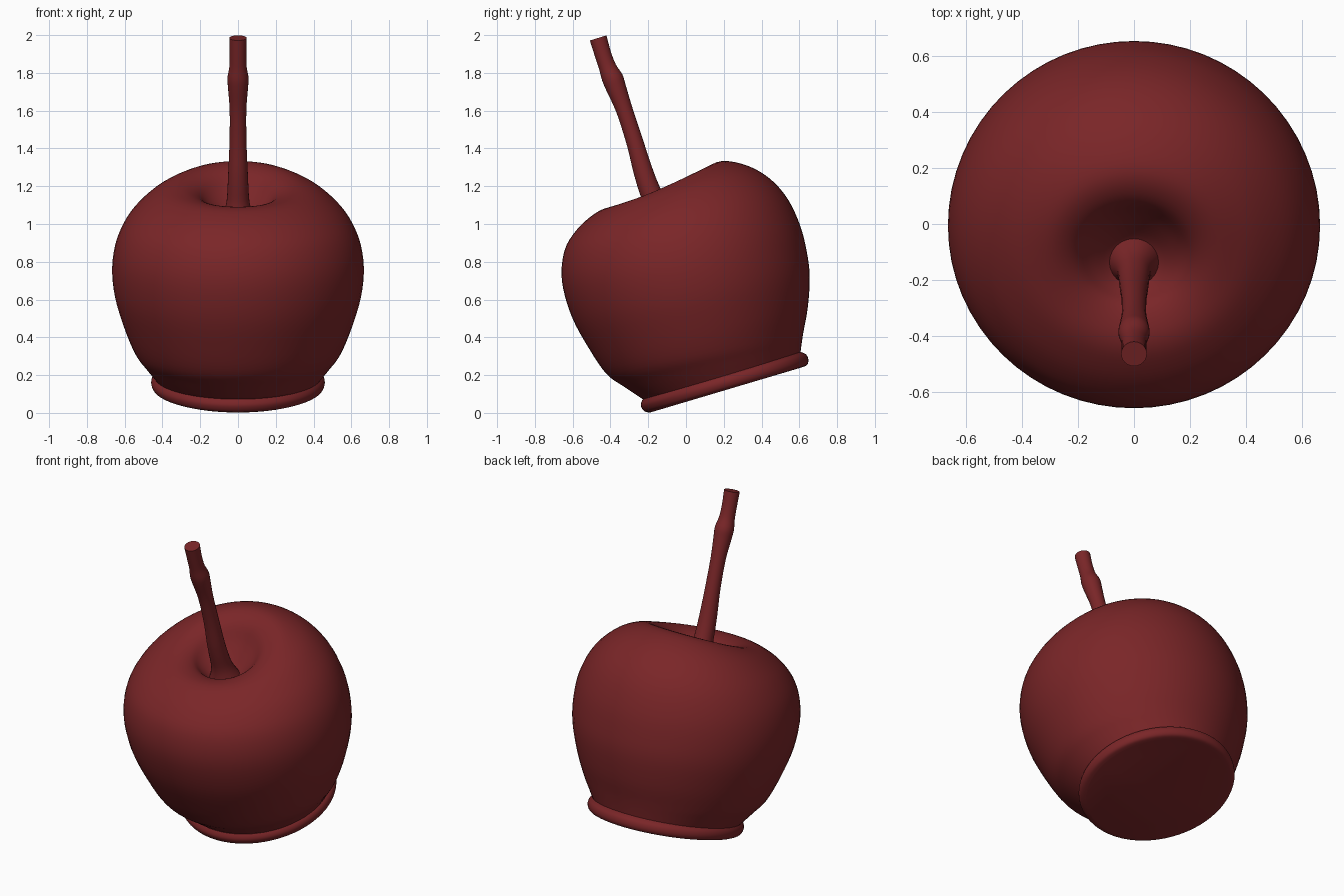
import bpy, bmesh
from math import sin, cos, pi, radians
from mathutils import Vector

cube = bpy.data.objects.get("Cube")
if cube:
    bpy.data.objects.remove(cube, do_unlink=True)

red = bpy.data.materials.new("dark red")
red.use_nodes = True
colour = (0.195, 0.019, 0.021, 1)
red.diffuse_color = colour
red.node_tree.nodes["Principled BSDF"].inputs["Base Color"].default_value = colour


def smooth_path(points, steps):
    """Catmull-Rom curve through vectors of any size."""
    pts = [Vector(p) for p in points]
    pts = [pts[0]] + pts + [pts[-1]]
    path = []
    for a, b, c, d in zip(pts, pts[1:], pts[2:], pts[3:]):
        for i in range(steps):
            t = i / steps
            path.append(b + (c - a) * (t / 2)
                        + (a * 2 - b * 5 + c * 4 - d) * (t * t / 2)
                        + (b * 3 - a - c * 3 + d) * (t ** 3 / 2))
    path.append(pts[-1])
    return path


def loft(name, rings, sides, steps, widen=1.0):
    """Skin tilted circles, each given by its front and back (y, z) points."""
    bm = bmesh.new()
    loops = []
    for fy, fz, by, bz in smooth_path(rings, steps):
        centre = Vector((0, (fy + by) / 2, (fz + bz) / 2))
        along = Vector((0, (by - fy) / 2, (bz - fz) / 2))
        across = Vector((along.length * widen, 0, 0))
        angles = [2 * pi * k / sides for k in range(sides)]
        loops.append([bm.verts.new(centre + across * cos(a) + along * sin(a))
                      for a in angles])
    for low, high in zip(loops, loops[1:]):
        for k in range(sides):
            n = (k + 1) % sides
            bm.faces.new((low[k], low[n], high[n], high[k]))
    bm.faces.new(loops[0][::-1])
    bm.faces.new(loops[-1])
    bmesh.ops.recalc_face_normals(bm, faces=bm.faces)
    mesh = bpy.data.meshes.new(name)
    bm.to_mesh(mesh)
    bm.free()
    mesh.materials.append(red)
    obj = bpy.data.objects.new(name, mesh)
    bpy.context.collection.objects.link(obj)
    bpy.ops.object.select_all(action="DESELECT")
    obj.select_set(True)
    bpy.context.view_layer.objects.active = obj
    bpy.ops.object.shade_smooth_by_angle(angle=radians(50))
    return obj


# Leaning base disc with a rounded rim
loft("base_rim", [
    (-.19, .002, .61, .24),
    (-.22, .008, .64, .253),
    (-.238, .035, .648, .28),
    (-.235, .06, .635, .31),
    (-.22, .085, .60, .325),
], 64, 4)

# Fruit body, rolling over its top edge into the dimple
loft("apple_body", [
    (-.225, .07, .605, .31),
    (-.33, .14, .612, .365),
    (-.42, .205, .622, .43),
    (-.51, .335, .645, .56),
    (-.605, .51, .655, .72),
    (-.657, .70, .64, .85),
    (-.643, .86, .605, .99),
    (-.578, .97, .54, 1.13),
    (-.49, 1.05, .45, 1.235),
    (-.42, 1.085, .33, 1.307),
    (-.35, 1.09, .19, 1.333),
    (-.29, 1.075, .09, 1.28),
    (-.25, 1.04, .03, 1.17),
    (-.21, 1.01, -.04, 1.07),
    (-.17, 1.005, -.09, 1.03),
], 64, 4, 1.02)

# Stem: centre y, centre z and radius, from the flared foot to the tip
stem = [(-.125, .98, .115), (-.14, 1.04, .085), (-.165, 1.11, .062),
        (-.20, 1.2, .055), (-.23, 1.29, .051), (-.27, 1.43, .045),
        (-.325, 1.6, .044), (-.37, 1.72, .053), (-.39, 1.775, .056),
        (-.415, 1.83, .046), (-.44, 1.9, .044), (-.465, 1.985, .046)]
lean = radians(17)
loft("stem", [(y - r * cos(lean), z - r * sin(lean),
               y + r * cos(lean), z + r * sin(lean)) for y, z, r in stem], 24, 3)
